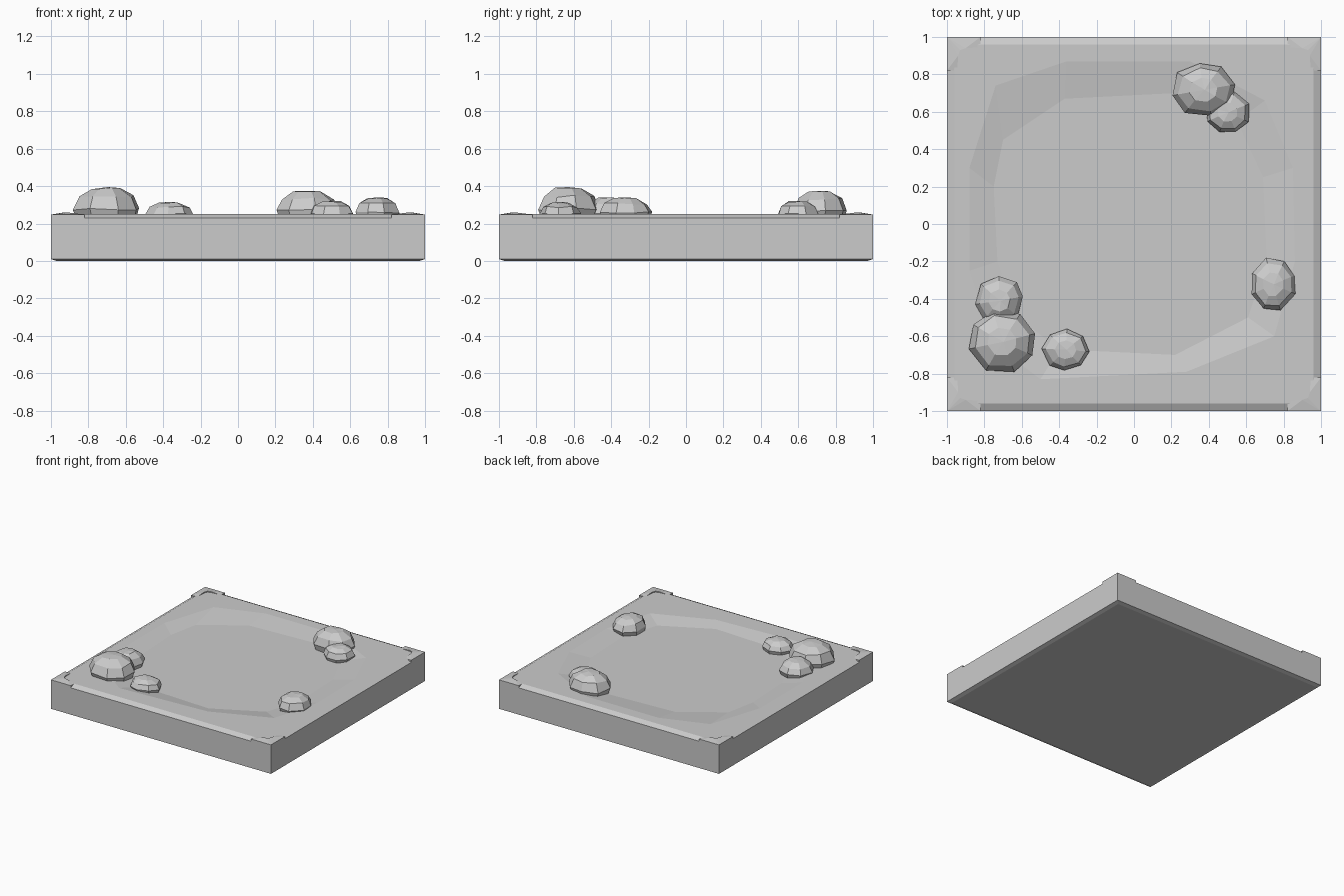
import bpy, bmesh, math, random
from mathutils import Vector

if "Cube" in bpy.data.objects:
    bpy.data.objects.remove(bpy.data.objects["Cube"])

random.seed(4)

def finish(bm, name):
    bmesh.ops.recalc_face_normals(bm, faces=bm.faces)
    me = bpy.data.meshes.new(name)
    bm.to_mesh(me)
    bm.free()
    ob = bpy.data.objects.new(name, me)
    bpy.context.collection.objects.link(ob)
    return ob

def loop(bm, pts, z):
    return [bm.verts.new((x, y, z)) for x, y in pts]

def bridge(bm, a, b):
    n = len(a)
    for i in range(n):
        j = (i + 1) % n
        bm.faces.new((a[i], a[j], b[j], b[i]))

def square(r):
    return [(-r, -r), (r, -r), (r, r), (-r, r)]

# ground tile: worn top edges and a shallow irregular hollow
TOP = 0.25
rim = [(-.88, .3), (-.88, -.25), (-.75, -.64), (-.5, -.83), (.28, -.79), (.75, -.6),
       (.86, -.2), (.85, .3), (.7, .66), (.3, .87), (-.36, .87), (-.74, .74)]
floor = [(-.75, .2), (-.73, -.2), (-.62, -.5), (-.4, -.67), (.22, -.7), (.61, -.5),
         (.71, -.2), (.69, .25), (.55, .55), (.22, .7), (-.37, .67), (-.7, .45)]
bm = bmesh.new()
base = loop(bm, square(0.97), 0.0)
low = loop(bm, square(1.0), 0.01)
side = loop(bm, square(1.0), 0.23)
edge = loop(bm, square(0.96), TOP)
bm.faces.new(base[::-1])
bridge(bm, base, low)
bridge(bm, low, side)
bridge(bm, side, edge)
outer = loop(bm, rim, TOP)
inner = loop(bm, floor, TOP - 0.025)
bridge(bm, outer, inner)
bm.faces.new(inner)
border = []
for ring in (edge, outer):
    for i, v in enumerate(ring):
        w = ring[(i + 1) % len(ring)]
        border.append(bm.edges.get((v, w)) or bm.edges.new((v, w)))
bmesh.ops.triangle_fill(bm, use_beauty=True, use_dissolve=False, edges=border)
finish(bm, "ground_tile")

# raised L-shaped corner caps with rounded inner bend
prof = [(1, 1), (.82, 1), (.82, .945), (.90, .94), (.93, .93), (.94, .90), (.945, .82), (1, .82)]
for sx in (-1, 1):
    for sy in (-1, 1):
        bm = bmesh.new()
        pts = [(sx * x, sy * y) for x, y in prof]
        a = loop(bm, pts, 0.22)
        b = loop(bm, pts, 0.248)
        for v in b:
            if min(abs(v.co.x), abs(v.co.y)) > 0.88 and max(abs(v.co.x), abs(v.co.y)) < 0.99:
                v.co.z = 0.258
        bridge(bm, a, b)
        bm.faces.new(a)
        bmesh.ops.triangulate(bm, faces=[bm.faces.new(b)])
        finish(bm, "corner_cap")

# faceted boulders: stacked uneven rings closed by a flat crown
def boulder(name, x0, x1, y0, y1, top, sides, turn):
    bm = bmesh.new()
    cx, cy, z0 = (x0 + x1) / 2, (y0 + y1) / 2, 0.215
    rx, ry, h = (x1 - x0) / 2, (y1 - y0) / 2, top - z0
    wob = [random.uniform(-.12, .12) for _ in range(sides)]
    prev = None
    for r, t in ((.90, 0), (1.02, .36), (.84, .74), (.46, .97)):
        ring = []
        for i in range(sides):
            a = turn + (i + wob[i]) * math.tau / sides
            k = r * random.uniform(.96, 1.03)
            z = z0 + h * (t + (random.uniform(-.05, .03) if t else 0))
            ring.append(bm.verts.new((cx + rx * k * math.cos(a), cy + ry * k * math.sin(a), z)))
        if prev:
            bridge(bm, prev, ring)
        else:
            bm.faces.new(ring)
        prev = ring
    peak = bm.verts.new((cx + .05 * rx, cy, top))
    for i in range(sides):
        bm.faces.new((prev[i], prev[(i + 1) % sides], peak))
    bmesh.ops.dissolve_limit(bm, angle_limit=math.radians(6), verts=bm.verts, edges=bm.edges)
    finish(bm, name)

boulder("boulder_large", -.88, -.53, -.80, -.46, .395, 8, .3)
boulder("boulder_large_neighbour", -.85, -.59, -.54, -.28, .34, 8, .1)
boulder("boulder_front", -.49, -.24, -.78, -.565, .315, 8, .0)
boulder("boulder_back", .20, .54, .575, .86, .375, 8, .2)
boulder("boulder_back_neighbour", .38, .62, .485, .71, .32, 8, .4)
boulder("boulder_right", .62, .865, -.465, -.18, .34, 8, .35)
